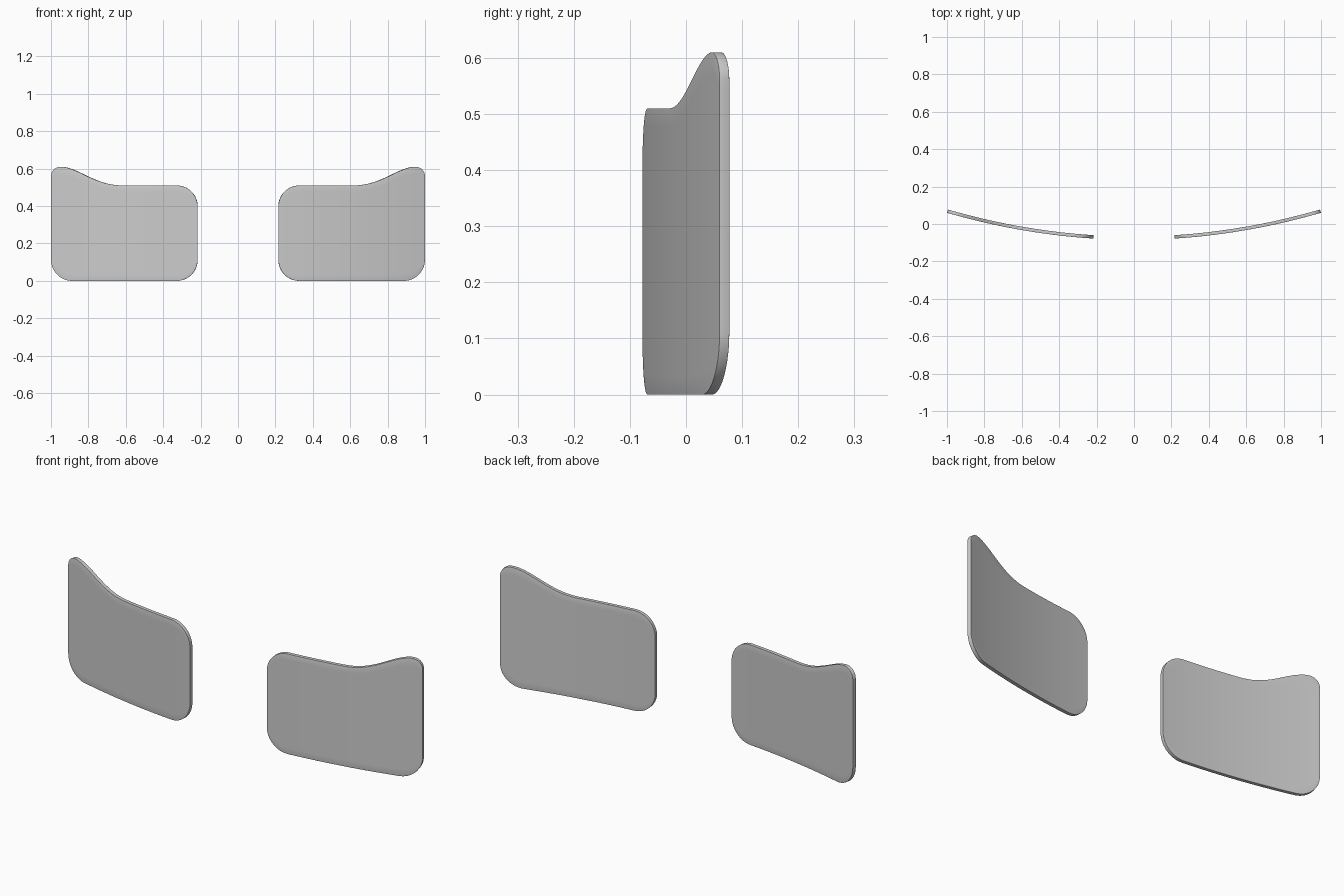
import bpy, bmesh, math

if "Cube" in bpy.data.objects:
    bpy.data.objects.remove(bpy.data.objects["Cube"])

X0, X1 = 0.216, 0.997      # inner and outer edge of a panel
R = 0.112                  # corner radius
T = 0.018                  # thickness
N, ROWS = 72, 16


def corner(d, r):
    """Drop of a rounded corner at distance d from the edge."""
    return 0 if d >= r else r - math.sqrt(max(0, r * r - (r - d) ** 2))


def bottom(x):
    return corner(x - X0, R) + corner(X1 - x, R)


def top(x):
    t = min(1, max(0, (x - 0.60) / 0.35)) ** 1.3
    return 0.51 + 0.10 * t * t * (3 - 2 * t) - corner(x - X0, R) - corner(X1 - x, 0.05)


def bow(x):
    return -0.0755 + 0.145 * x * x


# curved panel: columns between the bottom and top outline
bm = bmesh.new()
cols = []
for i in range(N + 1):
    x = X0 + (X1 - X0) * (1 - math.cos(math.pi * i / N)) / 2
    b, t = bottom(x), top(x)
    cols.append([bm.verts.new((x, bow(x), b + (t - b) * j / ROWS)) for j in range(ROWS + 1)])
for a, c in zip(cols, cols[1:]):
    for j in range(ROWS):
        bm.faces.new((a[j], c[j], c[j + 1], a[j + 1]))
mesh = bpy.data.meshes.new("curved_panels")
bm.to_mesh(mesh)
bm.free()
panel = bpy.data.objects.new("curved_panels", mesh)
bpy.context.collection.objects.link(panel)

# thickness, softened rim, and the opposite panel
sol = panel.modifiers.new("thickness", 'SOLIDIFY')
sol.thickness = T
sol.offset = 0
bev = panel.modifiers.new("soft_rim", 'BEVEL')
bev.width = 0.006
bev.segments = 3
bev.limit_method = 'ANGLE'
bev.angle_limit = math.radians(50)
mir = panel.modifiers.new("other_side", 'MIRROR')
mir.use_axis[0] = True

bpy.context.view_layer.objects.active = panel
panel.select_set(True)
bpy.ops.object.shade_smooth_by_angle(angle=math.radians(40))
